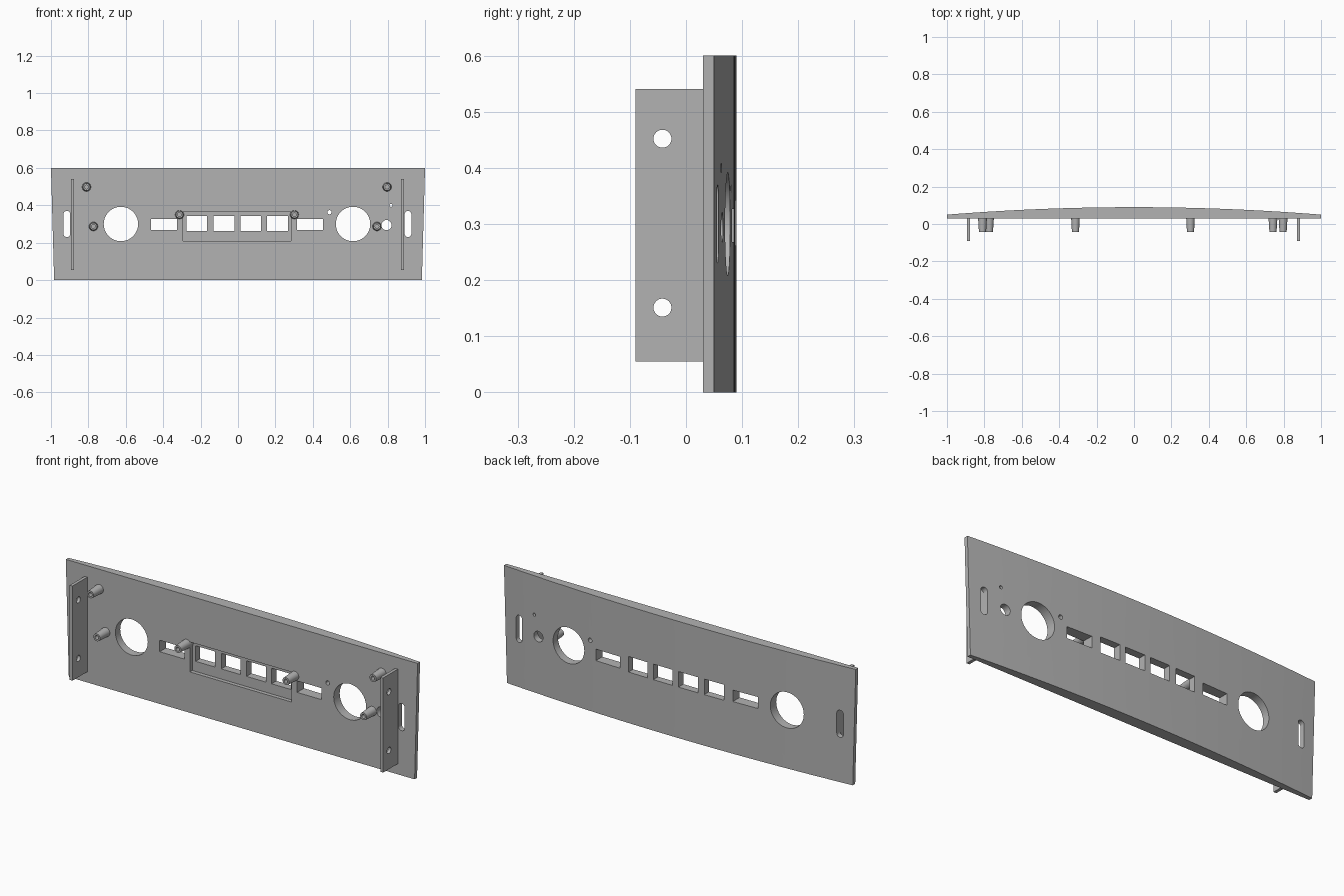
import bpy, bmesh, math
from mathutils import Matrix, Vector

if "Cube" in bpy.data.objects:
    bpy.data.objects.remove(bpy.data.objects["Cube"], do_unlink=True)

GREY = (0.45, 0.45, 0.45, 1.0)
grey = bpy.data.materials.new("panel grey")
grey.use_nodes = True
grey.diffuse_color = GREY
grey.node_tree.nodes["Principled BSDF"].inputs["Base Color"].default_value = GREY

FRONT = 0.03      # y of the flat mounting face
HEIGHT = 0.6
EDGE, CROWN = 0.05, 0.09   # y of the curved face at the ends and the middle


def finish(bm, name):
    bmesh.ops.recalc_face_normals(bm, faces=bm.faces)
    mesh = bpy.data.meshes.new(name)
    bm.to_mesh(mesh)
    bm.free()
    mesh.materials.append(grey)
    obj = bpy.data.objects.new(name, mesh)
    bpy.context.collection.objects.link(obj)
    return obj


def prism(bm, points, direction):
    """Extrude a closed outline along a direction."""
    face = bm.faces.new([bm.verts.new(p) for p in points])
    out = bmesh.ops.extrude_face_region(bm, geom=[face])
    verts = [v for v in out["geom"] if isinstance(v, bmesh.types.BMVert)]
    bmesh.ops.translate(bm, vec=direction, verts=verts)
    return verts


def box(bm, x0, x1, y0, y1, z0, z1):
    prism(bm, [(x0, y0, z0), (x1, y0, z0), (x1, y0, z1), (x0, y0, z1)], (0, y1 - y0, 0))


def cylinder(bm, centre, r1, r2, length, axis, sides=32):
    """Cone frustum centred on a point, r1 at its low end along the axis."""
    turn = Vector((0, 0, 1)).rotation_difference(Vector(axis)).to_matrix().to_4x4()
    bmesh.ops.create_cone(bm, cap_ends=True, segments=sides, radius1=r1, radius2=r2,
                          depth=length, matrix=Matrix.Translation(centre) @ turn)


def slot(bm, x, z, radius, half):
    """Upright round-ended slot through the panel."""
    pts = []
    for i in range(26):
        end = 1 if i < 13 else -1
        a = math.pi * (i if i < 13 else i - 1) / 12
        pts.append((x + radius * math.cos(a), -0.2, z + end * half + radius * math.sin(a)))
    prism(bm, pts, (0, 0.5, 0))


def cut(obj, cutter):
    """Subtract the cutter, bake the result and discard the cutter."""
    mod = obj.modifiers.new("cut", 'BOOLEAN')
    mod.operation, mod.solver, mod.object = 'DIFFERENCE', 'EXACT', cutter
    cutter.hide_render = True
    deps = bpy.context.evaluated_depsgraph_get()
    mesh = bpy.data.meshes.new_from_object(obj.evaluated_get(deps))
    obj.modifiers.clear()
    obj.data = mesh
    bpy.data.objects.remove(cutter, do_unlink=True)


# Crowned panel: flat mounting face, bowed outer face, ends narrowing downward
bm = bmesh.new()
steps = 32
rise = CROWN - EDGE
radius = (1 + rise * rise) / (2 * rise)
outline = [(-1, FRONT, HEIGHT), (1, FRONT, HEIGHT)]
for i in range(steps + 1):
    x = 1 - 2 * i / steps
    outline.append((x, CROWN - radius + math.sqrt(radius ** 2 - x * x), HEIGHT))
for v in prism(bm, outline, (0, 0, -HEIGHT)):
    v.co.x *= 0.983
panel = finish(bm, "front_panel")

# Shallow rectangular recess in the mounting face
bm = bmesh.new()
box(bm, -0.295, 0.284, -0.1, FRONT + 0.02, 0.21, 0.364)
cut(panel, finish(bm, "recess_cutter"))

# Button windows, dial holes, indicator holes and end slots
bm = bmesh.new()
for x in (-0.221, -0.075, 0.068, 0.211):
    box(bm, x - 0.055, x + 0.055, -0.2, 0.3, 0.262, 0.342)
for x in (-0.396, 0.385):
    box(bm, x - 0.07, x + 0.07, -0.2, 0.3, 0.268, 0.327)
for x, z, r in ((-0.626, 0.3, 0.092), (0.615, 0.3, 0.092), (0.794, 0.294, 0.027),
                (0.489, 0.363, 0.011), (0.818, 0.4, 0.008)):
    cylinder(bm, (x, 0.05, z), r, r, 0.5, (0, 1, 0), 48)
for x in (-0.915, 0.909):
    slot(bm, x, 0.3, 0.018, 0.052)
cut(panel, finish(bm, "opening_cutter"))

# Side mounting flanges with two screw holes each
for name, x in (("right_flange", -0.886), ("left_flange", 0.880)):
    bm = bmesh.new()
    box(bm, x - 0.008, x + 0.008, -0.09, FRONT, 0.055, 0.541)
    flange = finish(bm, name)
    bm = bmesh.new()
    for z in (0.151, 0.452):
        cylinder(bm, (x, -0.042, z), 0.016, 0.016, 0.1, (1, 0, 0))
    cut(flange, finish(bm, "screw_hole_cutter"))

# Tapered screw posts with blind bores
TIP = -0.043
posts = ((-0.81, 0.498), (-0.773, 0.287), (-0.313, 0.35),
         (0.302, 0.35), (0.797, 0.498), (0.743, 0.287))
for i, (x, z) in enumerate(posts):
    bm = bmesh.new()
    base = FRONT + 0.021 if abs(x) < 0.5 else FRONT + 0.005
    cylinder(bm, (x, (TIP + base) / 2, z), 0.019, 0.024, base - TIP, (0, 1, 0))
    post = finish(bm, f"screw_post_{i + 1}")
    bm = bmesh.new()
    cylinder(bm, (x, TIP, z), 0.01, 0.01, 0.11, (0, 1, 0), 24)
    cut(post, finish(bm, "bore_cutter"))

# Smooth the round parts, keep the edges crisp
bpy.ops.object.select_all(action='DESELECT')
for obj in bpy.context.collection.objects:
    if obj.type == 'MESH' and obj.data.materials and obj.data.materials[0] == grey:
        obj.select_set(True)
        bpy.context.view_layer.objects.active = obj
bpy.ops.object.shade_smooth_by_angle(angle=math.radians(30))
